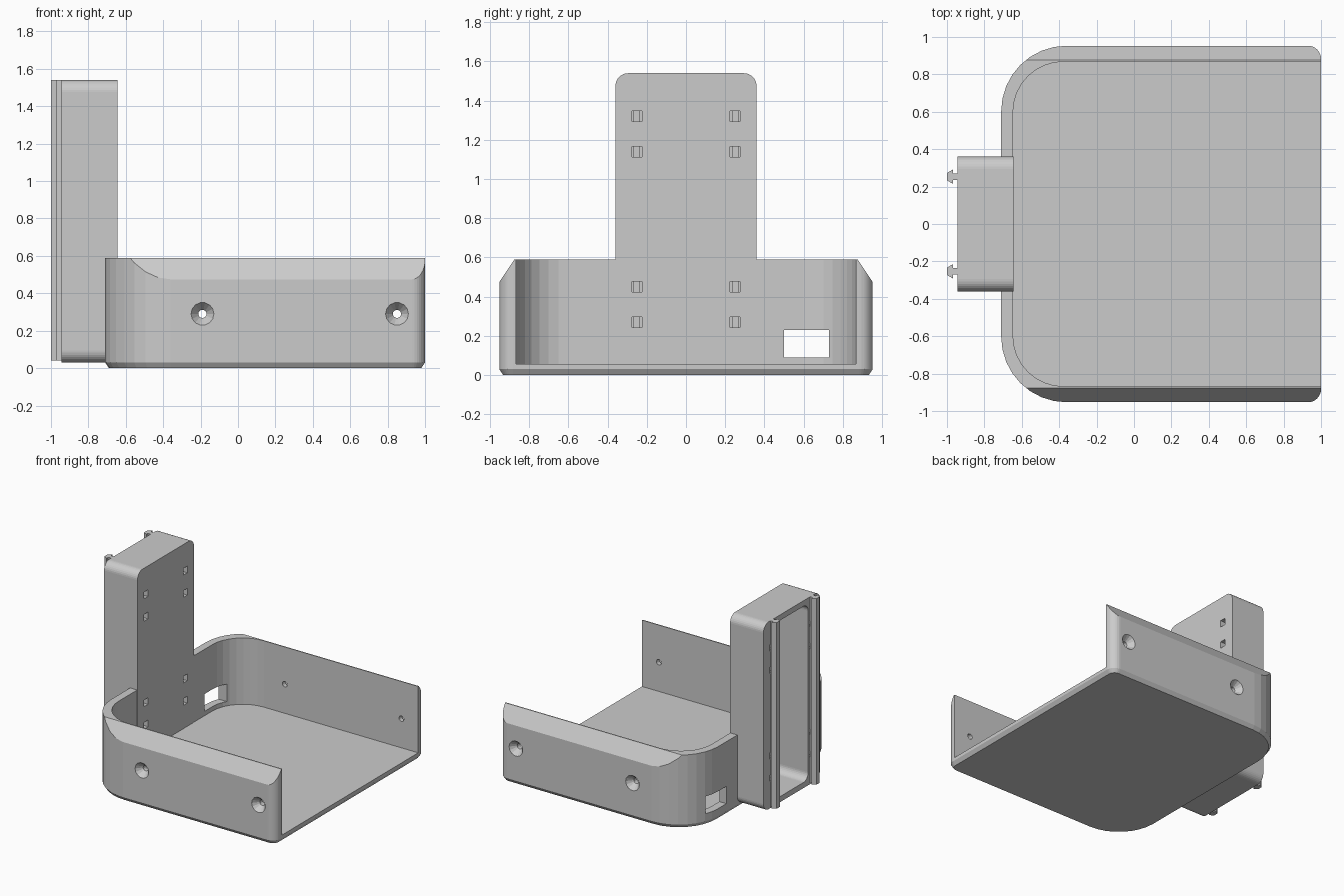
import bpy, bmesh, math

if "Cube" in bpy.data.objects:
    bpy.data.objects.remove(bpy.data.objects["Cube"])


def loft(name, loops):
    """Skin a stack of equal-length closed loops and cap both ends."""
    bm = bmesh.new()
    rings = [[bm.verts.new(p) for p in loop] for loop in loops]
    n = len(rings[0])
    for a, b in zip(rings, rings[1:]):
        for i in range(n):
            j = (i + 1) % n
            bm.faces.new((a[i], a[j], b[j], b[i]))
    bm.faces.new(rings[0][::-1])
    bm.faces.new(rings[-1])
    bmesh.ops.recalc_face_normals(bm, faces=bm.faces)
    me = bpy.data.meshes.new(name)
    bm.to_mesh(me)
    bm.free()
    ob = bpy.data.objects.new(name, me)
    bpy.context.collection.objects.link(ob)
    return ob


def rounded(corners, seg=8):
    """Rounded rectangle points; corners = (u, v, radius, start angle)."""
    pts = []
    for u, v, r, start in corners:
        for i in range(seg + 1):
            a = math.radians(start + 90 * i / seg)
            pts.append((u + r * math.cos(a), v + r * math.sin(a)))
    return pts


def rect(u0, u1, v0, v1, r0, r1):
    """r0 = radius on the low-u side, r1 = radius on the high-u side."""
    return rounded([(u1 - r1, v1 - r1, r1, 0), (u0 + r0, v1 - r0, r0, 90),
                    (u0 + r0, v0 + r0, r0, 180), (u1 - r1, v0 + r1, r1, 270)])


def along_x(name, pts, x0, x1):
    return loft(name, [[(x, y, z) for y, z in pts] for x in (x0, x1)])


def box_x(y0, y1, z0, z1, x0, x1):
    return along_x("cutter", [(y0, z0), (y1, z0), (y1, z1), (y0, z1)], x0, x1)


def cut(target, cutter):
    cutter.hide_render = True
    mod = target.modifiers.new("cut", 'BOOLEAN')
    mod.operation = 'DIFFERENCE'
    mod.solver = 'EXACT'
    mod.object = cutter
    cutters.add(cutter)


cutters = set()

# Open-ended tray with rounded rear corners and a small bottom chamfer
layers = []
for z, d in ((0, 0.02), (0.03, 0), (0.59, 0)):
    layers.append([(x, y, z) for x, y in
                   rect(-0.71 + d, 1 - d, -0.953 + d, 0.953 - d, 0.35 - d, 0.07 - d)])
tray = loft("tray", layers)
inside = rect(-0.647, 1.3, -0.868, 0.868, 0.27, 0.05)
cut(tray, loft("cutter", [[(x, y, z) for x, y in inside] for z in (0.055, 0.8)]))

# Sloped outer top edges and countersunk screw holes on both side walls
for s in (-1, 1):
    slope = [(s * 0.956, 0.47), (s * 0.869, 0.60), (s * 1.1, 0.60), (s * 1.1, 0.47)]
    cut(tray, along_x("cutter", slope, -1, 1.2))
    for x in (-0.19, 0.85):
        prof = ((0.8, 0.022), (0.905, 0.022), (0.954, 0.062), (1.0, 0.062))
        cut(tray, loft("cutter", [[(x + r * math.cos(i * math.tau / 14), s * y,
                                    0.29 + r * math.sin(i * math.tau / 14))
                                   for i in range(14)] for y, r in prof]))

# Cable opening in the rear wall
cut(tray, box_x(0.50, 0.73, 0.09, 0.23, -0.9, -0.45))

# Upright hollow clip housing
housing = along_x("upright_housing", rect(-0.36, 0.36, 0.03, 1.54, 0.065, 0.065),
                  -0.943, -0.645)
cut(housing, along_x("cutter", rect(-0.21, 0.21, 0.075, 1.495, 0.06, 0.06), -1.1, -0.675))
# keep the tray wall out of the screw holes and the cavity
cut(tray, along_x("cutter", rect(-0.21, 0.21, 0.075, 1.495, 0.06, 0.06), -1.1, -0.675))

# Square mounting holes through the housing
for y in (-0.25, 0.25):
    for z in (0.27, 0.45, 1.14, 1.32):
        hole = box_x(y - 0.025, y + 0.025, z - 0.027, z + 0.027, -1.1, -0.5)
        cut(housing, hole)
        if z < 0.6:
            cut(tray, hole)

# Apply the cuts and drop the helper cutters
bpy.context.view_layer.update()
deps = bpy.context.evaluated_depsgraph_get()
for ob in (tray, housing):
    baked = bpy.data.meshes.new_from_object(ob.evaluated_get(deps))
    ob.modifiers.clear()
    ob.data = baked
for c in cutters:
    bpy.data.objects.remove(c, do_unlink=True)

# Pair of dovetail rails on the back of the housing
for name, y in (("rail_front", -0.253), ("rail_back", 0.253)):
    prof = [(-0.942, -0.018), (-0.968, -0.018), (-0.968, -0.038), (-1, -0.02),
            (-1, 0.02), (-0.968, 0.038), (-0.968, 0.018), (-0.942, 0.018)]
    loft(name, [[(px, y + py, z) for px, py in prof] for z in (0.04, 1.54)])
